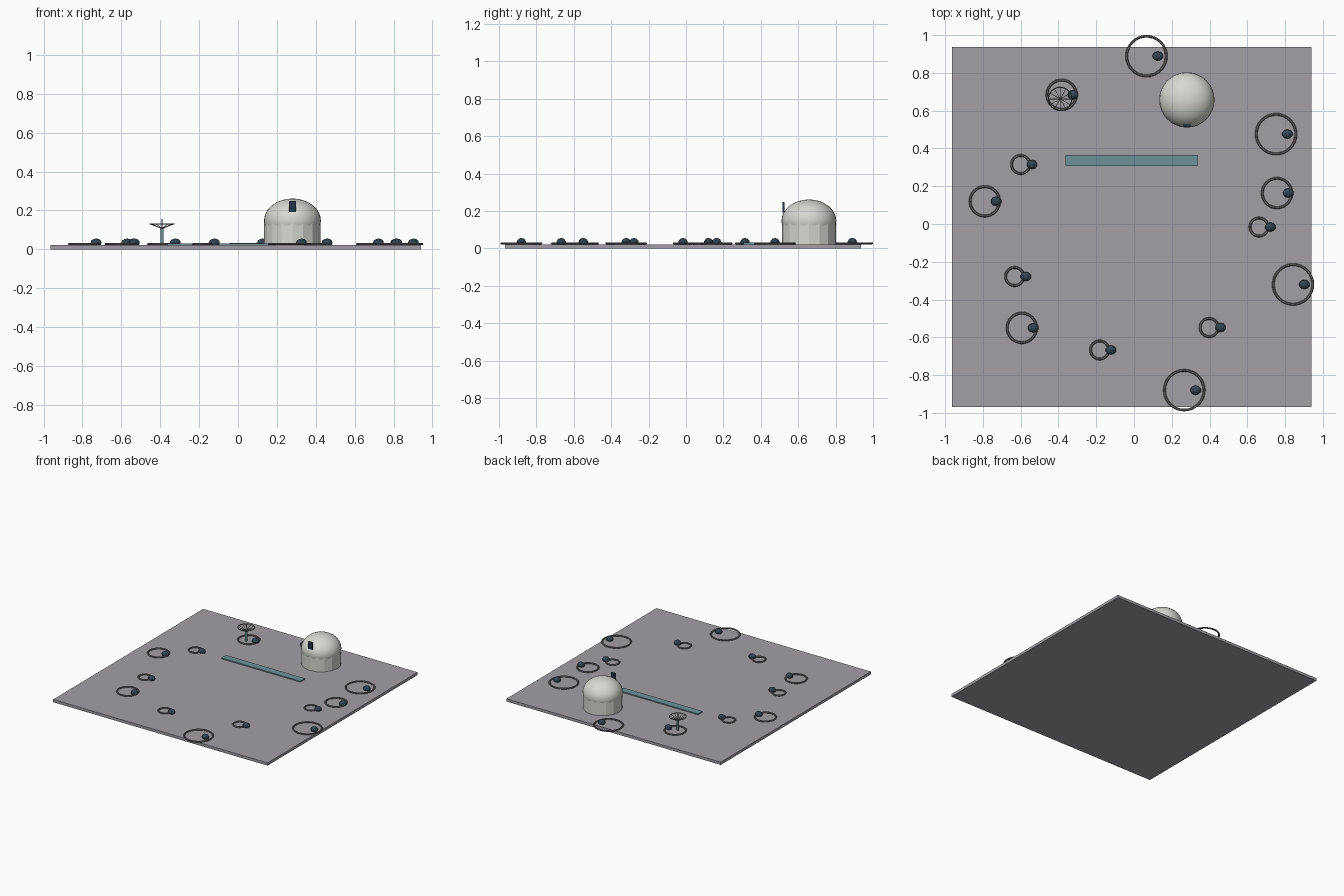
import bpy
import math
from mathutils import Vector

cube = bpy.data.objects.get("Cube")
if cube:
    bpy.data.objects.remove(cube, do_unlink=True)


def material(name, r, g, b):
    m = bpy.data.materials.new(name)
    m.use_nodes = True
    m.diffuse_color = (r, g, b, 1)
    m.node_tree.nodes["Principled BSDF"].inputs["Base Color"].default_value = (r, g, b, 1)
    return m


DUST = material("grey dust", 0.36, 0.35, 0.38)
SHELL = material("pale shell", 0.68, 0.69, 0.64)
RIM = material("dark crater rim", 0.15, 0.14, 0.145)
ROCK = material("blue black rock", 0.035, 0.06, 0.085)
TEAL = material("muted teal", 0.16, 0.29, 0.33)
GLASS = material("dark window", 0.018, 0.035, 0.06)


def finish(name, mat, scale=(1, 1, 1)):
    ob = bpy.context.object
    ob.name = name
    ob.scale = scale
    ob.data.materials.append(mat)
    return ob


def box(name, mat, center, size):
    bpy.ops.mesh.primitive_cube_add(size=1, location=center)
    return finish(name, mat, size)


def rod(name, mat, start, end, radius, sides=8):
    a, b = Vector(start), Vector(end)
    bpy.ops.mesh.primitive_cylinder_add(vertices=sides, radius=radius, depth=(b - a).length,
                                        location=(a + b) / 2)
    ob = finish(name, mat)
    ob.rotation_euler = (b - a).to_track_quat("Z", "Y").to_euler()
    return ob


# Ground slab
TOP = 0.022
box("ground", DUST, (-0.012, -0.016, TOP / 2), (1.905, 1.905, TOP))

# Craters in three sizes, each with a rock on its left
SMALL, MEDIUM, LARGE = 0.048, 0.078, 0.105
craters = [
    (0.066, 0.889, LARGE), (-0.383, 0.684, MEDIUM), (0.752, 0.476, LARGE),
    (-0.6, 0.315, SMALL), (-0.79, 0.12, MEDIUM), (0.757, 0.164, MEDIUM),
    (0.662, -0.016, SMALL), (-0.632, -0.278, SMALL), (0.842, -0.32, LARGE),
    (-0.594, -0.55, MEDIUM), (0.398, -0.548, SMALL), (-0.182, -0.667, SMALL),
    (0.266, -0.88, LARGE)]
for x, y, r in craters:
    bpy.ops.mesh.primitive_torus_add(major_radius=r, minor_radius=0.007, major_segments=32,
                                     minor_segments=6, location=(x, y, 0.027))
    finish("crater_rim", RIM, (1, 1, 0.8))
    bpy.ops.mesh.primitive_ico_sphere_add(subdivisions=2, radius=1, location=(x + 0.06, y, 0.034))
    finish("rock", ROCK, (0.029, 0.025, 0.022))

# Habitat: faceted drum, rounded roof and a window plate
HX, HY, HR, WALL = 0.28, 0.657, 0.145, 0.147
bpy.ops.mesh.primitive_cylinder_add(vertices=16, radius=HR, depth=WALL - TOP,
                                    location=(HX, HY, (WALL + TOP) / 2))
finish("habitat_wall", SHELL)
bpy.ops.mesh.primitive_uv_sphere_add(segments=32, ring_count=16, radius=HR,
                                     location=(HX, HY, WALL))
finish("habitat_dome", SHELL, (1.01, 1.01, 0.79))
bpy.ops.object.shade_smooth_by_angle()
box("habitat_window", GLASS, (HX, 0.521, 0.22), (0.036, 0.0095, 0.058))

# Long teal track strip
box("track", TEAL, (-0.011, 0.336, 0.026), (0.702, 0.058, 0.009))

# Antenna: mast, open ribbed dish and feed
AX, AY, LOW, HIGH, DR = -0.391, 0.662, 0.107, 0.131, 0.062
rod("antenna_mast", TEAL, (AX, AY, TOP), (AX, AY, LOW), 0.008, 12)
rod("antenna_feed", RIM, (AX, AY, LOW), (AX, AY, 0.157), 0.0018)
bpy.ops.mesh.primitive_torus_add(major_radius=DR, minor_radius=0.003, major_segments=24,
                                 minor_segments=6, location=(AX, AY, HIGH))
finish("dish_rim", RIM)
for i in range(12):
    a = math.tau * i / 12
    rod("dish_rib", RIM, (AX, AY, LOW),
        (AX + DR * math.cos(a), AY + DR * math.sin(a), HIGH), 0.0018, 6)
